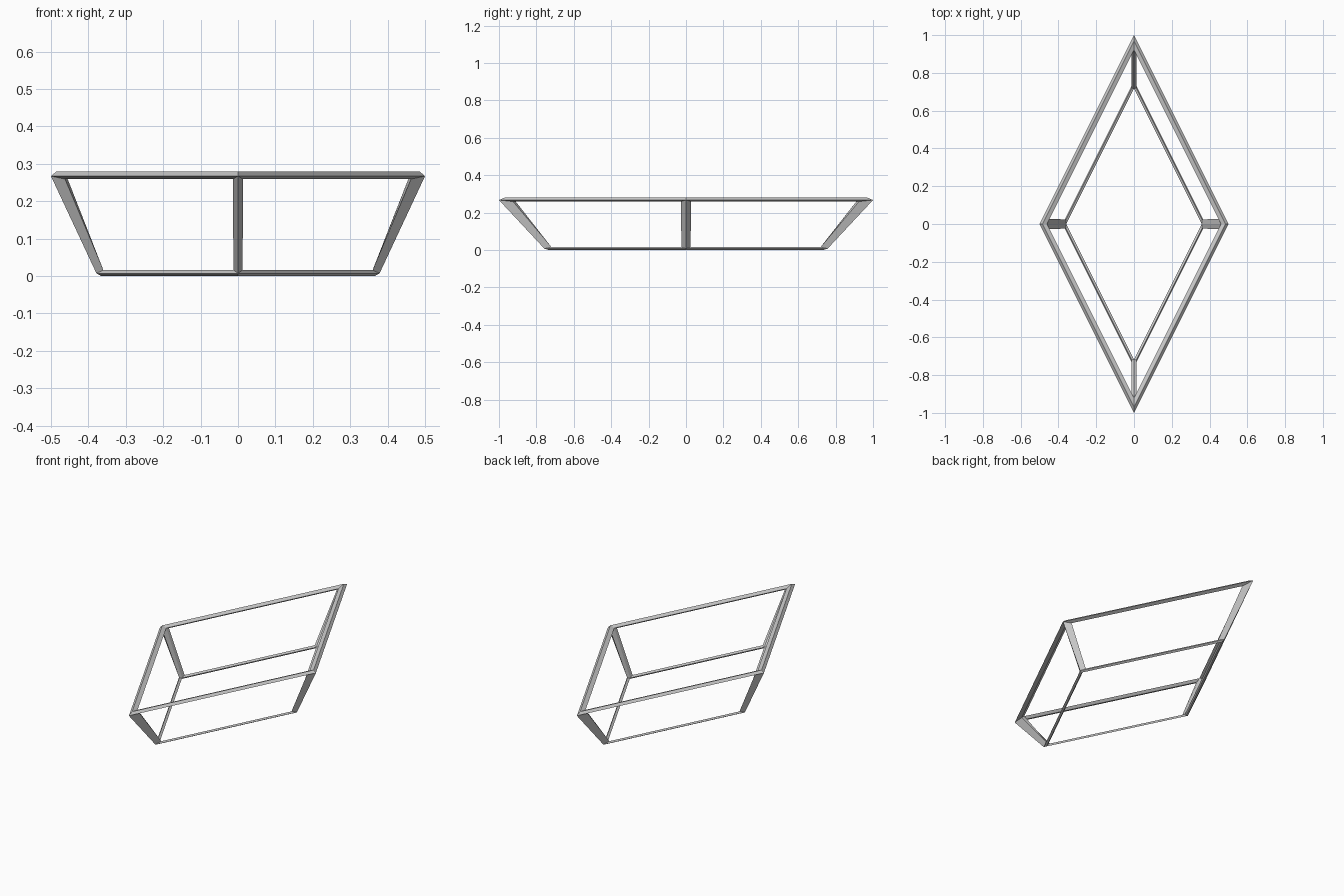
import bpy, bmesh
from math import cos, sin, pi

if "Cube" in bpy.data.objects:
    bpy.data.objects.remove(bpy.data.objects["Cube"])

bm = bmesh.new()


def corner_verts(k, ring):
    """Five points around one joint, given as (radius, sideways, height)."""
    c, s = round(cos(k * pi / 2)), round(sin(k * pi / 2))
    return {name: bm.verts.new(((r * c - t * s) * 0.5, r * s + t * c, z))
            for name, (r, t, z) in ring.items()}


def bar(start, end):
    """Four-sided bar between two matching loops of points."""
    for i in range(4):
        j = (i + 1) % 4
        bm.faces.new((start[i], end[i], end[j], start[j]))


# Joint shapes: outer ridge, inner ridge, rim, and the two window corners
top = dict(outer=(1.0, 0, 0.267), inner=(0.92, 0, 0.271), rim=(0.97, 0, 0.28),
           left=(0.925, 0.028, 0.259), right=(0.925, -0.028, 0.259))
bottom = dict(outer=(0.757, 0, 0.007), inner=(0.717, 0, 0.009), rim=(0.732, 0, 0),
              left=(0.72, 0.024, 0.016), right=(0.72, -0.024, 0.016))

uppers = [corner_verts(k, top) for k in range(4)]
lowers = [corner_verts(k, bottom) for k in range(4)]

# Top and bottom diamond rings
for joints in (uppers, lowers):
    for k in range(4):
        a, b = joints[k], joints[(k + 1) % 4]
        bar([a[n] for n in ("outer", "rim", "inner", "left")],
            [b[n] for n in ("outer", "rim", "inner", "right")])

# Slanted corner posts
for lo, up in zip(lowers, uppers):
    names = ("outer", "left", "inner", "right")
    bar([lo[n] for n in names], [up[n] for n in names])

bmesh.ops.recalc_face_normals(bm, faces=bm.faces)
mesh = bpy.data.meshes.new("diamond_frame")
bm.to_mesh(mesh)
bm.free()
bpy.context.collection.objects.link(bpy.data.objects.new("diamond_frame", mesh))
